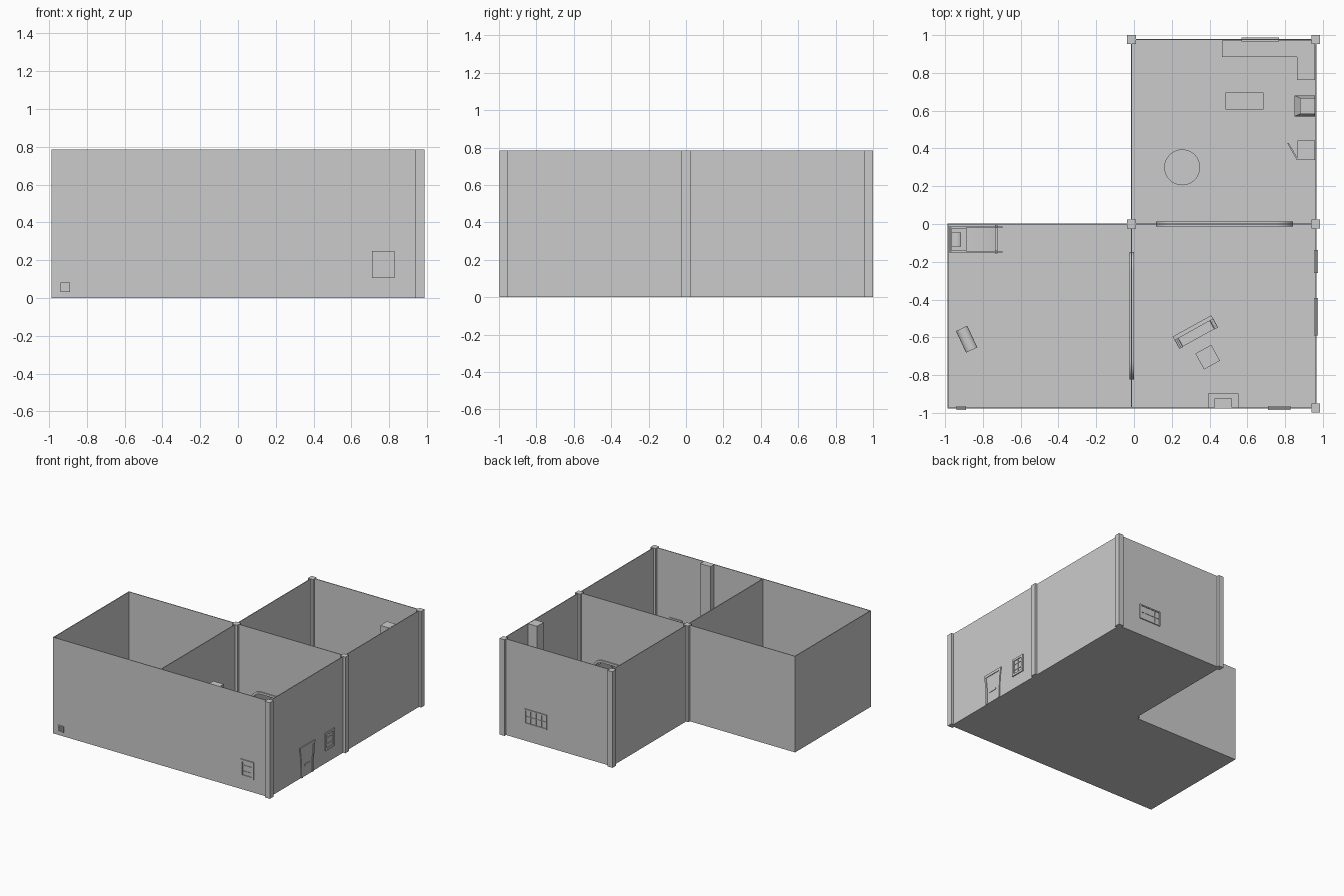
import bpy, bmesh, math
from mathutils import Matrix, Vector

if "Cube" in bpy.data.objects:
    bpy.data.objects.remove(bpy.data.objects["Cube"])

H, T = 0.785, 0.003          # wall height, half wall thickness
XL, XM, XR, YF, YB = -0.985, -0.013, 0.963, -0.974, 0.977
I = Matrix.Identity(4)


def place(x, y, deg):
    return Matrix.Translation((x, y, 0)) @ Matrix.Rotation(math.radians(deg), 4, 'Z')


def finish(name, bm, m=I, smooth=False):
    bmesh.ops.transform(bm, matrix=m, verts=bm.verts)
    bmesh.ops.recalc_face_normals(bm, faces=bm.faces)
    me = bpy.data.meshes.new(name)
    bm.to_mesh(me)
    bm.free()
    ob = bpy.data.objects.new(name, me)
    bpy.context.collection.objects.link(ob)
    if smooth:
        bpy.ops.object.select_all(action='DESELECT')
        bpy.context.view_layer.objects.active = ob
        ob.select_set(True)
        bpy.ops.object.shade_smooth_by_angle()
    return ob


def box(name, x0, x1, y0, y1, z0, z1, m=I):
    bm = bmesh.new()
    bmesh.ops.create_cube(bm, size=1)
    for v in bm.verts:
        v.co = Vector((x0 + (v.co.x + .5) * (x1 - x0), y0 + (v.co.y + .5) * (y1 - y0),
                       z0 + (v.co.z + .5) * (z1 - z0)))
    return finish(name, bm, m)


def slab(name, pts, axis, a, b, m=I, smooth=False):
    """Extrude a 2D outline along an axis from a to b."""
    def co(p, d):
        return {'X': (d, p[0], p[1]), 'Y': (p[0], d, p[1]), 'Z': (p[0], p[1], d)}[axis]
    bm = bmesh.new()
    f = bm.faces.new([bm.verts.new(co(p, a)) for p in pts])
    r = bmesh.ops.extrude_face_region(bm, geom=[f])
    d = Vector(co((0, 0), b - a))
    bmesh.ops.translate(bm, vec=d, verts=[e for e in r['geom'] if isinstance(e, bmesh.types.BMVert)])
    return finish(name, bm, m, smooth)


def cyl(name, x, y, z0, z1, r, r2=None, n=32):
    bm = bmesh.new()
    bmesh.ops.create_cone(bm, cap_ends=True, segments=n, radius1=r, radius2=r if r2 is None else r2,
                          depth=z1 - z0, matrix=Matrix.Translation((x, y, (z0 + z1) / 2)))
    return finish(name, bm, smooth=True)


def arch(c, w, h, r):
    """Opening outline with rounded upper corners, left foot to right foot."""
    pts = [(c - w, 0)]
    for s, a0 in ((-1, 180), (1, 90)):
        for i in range(9):
            t = math.radians(a0 - i * 11.25)
            pts.append((c + s * (w - r) + r * math.cos(t), h - r + r * math.sin(t)))
    return pts + [(c + w, 0)]


# floor and outer walls
slab('floor', [(XL, YF), (XR, YF), (XR, YB), (XM, YB), (XM, 0), (XL, 0)], 'Z', 0, 0.004)
box('front_wall', XL, XR, YF - T, YF + T, 0, H)
box('left_wall', XL - T, XL + T, YF - T, T, 0, H)
box('left_room_back_wall', XL, XM, -T, T, 0, H)
box('kitchen_left_wall', XM - T, XM + T, 0, YB, 0, H)
box('back_wall', XM, XR, YB - T, YB + T, 0, H)
box('right_wall', XR - T, XR + T, YF, YB, 0, H)

# inner walls with arched openings and frames
for name, axis, at, lo, hi, c, w in (('kitchen', 'Y', 0, XM, XR, 0.48, 0.345),
                                     ('bedroom', 'X', XM, YF, 0, -0.485, 0.32)):
    inner, outer = arch(c, w, 0.27, 0.08), arch(c, w + .018, 0.288, 0.098)
    slab(name + '_arch_wall', [(lo, 0)] + inner + [(hi, 0), (hi, H), (lo, H)], axis, at - T, at + T)
    slab(name + '_arch_frame', outer + inner[::-1], axis, at - .012, at + .012, smooth=True)

# corner pillars
for x, y in ((XM, YB), (XR, YB), (XM, 0), (XR, 0), (XR, YF)):
    box('pillar', x - .023, x + .023, y - .023, y + .023, 0, H)


def window(name, axis, at, u0, u1, z0, z1, cols, rows, f=.018, b=.006):
    """Frame with bars and a thin pane, lying across a wall."""
    def bar(part, a0, a1, c0, c1, t):
        if axis == 'Y':
            box(name + part, a0, a1, at - t, at + t, c0, c1)
        else:
            box(name + part, at - t, at + t, a0, a1, c0, c1)
    for a in (u0, u1 - f):
        bar('_side', a, a + f, z0, z1, .011)
    for c in (z0, z1 - f):
        bar('_rail', u0 + f, u1 - f, c, c + f, .011)
    for i in range(1, cols):
        a = u0 + (u1 - u0) * i / cols
        bar('_mullion', a - b / 2, a + b / 2, z0 + f, z1 - f, .007)
    for i in range(1, rows):
        c = z0 + (z1 - z0) * i / rows
        bar('_crossbar', u0 + f, u1 - f, c - b / 2, c + b / 2, .008)
    bar('_pane', u0 + f, u1 - f, z0 + f, z1 - f, .004)


window('front_window', 'Y', YF, .71, .828, .105, .248, 1, 3)
window('right_window', 'X', XR, -.26, -.138, .105, .248, 2, 3)
window('back_window', 'Y', YB, .57, .768, .14, .262, 4, 2, .01)
window('wall_vent', 'Y', YF, -.94, -.89, .032, .082, 4, 4, .006, .005)

# front door: flared frame, leaf and handle bar
side = [(.078, 0), (.080, .1), (.086, .18), (.099, .25)]
leaf = [(.062, 0), (.062, .1), (.068, .17), (.078, .228)]
DY = -.49
right = [(DY + a, z) for a, z in side] + [(DY - a, z) for a, z in side[::-1]]
hole = [(DY - a, z) for a, z in leaf] + [(DY + a, z) for a, z in leaf[::-1]]
slab('door_frame', right + hole, 'X', XR - .011, XR + .011)
slab('door_leaf', hole, 'X', XR - .006, XR + .006)
box('door_slot', XR - .01, XR + .01, DY - .038, DY + .038, .085, .098)

# fireplace with chimney
for x in (.4, .505):
    box('fireplace_jamb', x, x + .04, -.972, -.905, 0, .13)
box('fireplace_lintel', .4, .545, -.972, -.905, .1, .14)
box('fireplace_back', .4, .545, -.972, -.96, 0, .13)
box('mantel', .392, .553, -.972, -.898, .14, .152)
box('chimney', .425, .52, -.972, -.925, .152, H)

# kitchen counter, island and round table
slab('counter', [(.465, .885), (.863, .885), (.863, .762), (.958, .762), (.958, .972), (.465, .972)],
     'Z', 0, .11)
box('island_top', .485, .685, .605, .695, .09, .1)
for x in (.495, .665):
    for y in (.612, .678):
        box('island_leg', x, x + .01, y, y + .01, 0, .09)
cyl('round_table_top', .255, .3, .085, .097, .095)
cyl('round_table_post', .255, .3, .01, .085, .012)
cyl('round_table_foot', .255, .3, 0, .012, .05, .03)

# stove and extractor
box('stove', .865, .958, .575, .675, 0, .11)
box('oven_door', .855, .865, .583, .667, .02, .09)
bm = bmesh.new()
bmesh.ops.create_cube(bm, size=1)
for v in bm.verts:
    up = v.co.z > 0
    v.co = Vector((.958 if v.co.x > 0 else (.878 if up else .85),
                   .625 + v.co.y * (.086 if up else .11), .28 if up else .23))
finish('extractor_hood', bm)
box('extractor_duct', .878, .958, .582, .668, .28, H)

# refrigerator standing open
box('fridge_back', .95, .958, .338, .442, 0, .21)
for y in (.338, .434):
    box('fridge_side', .865, .95, y, y + .008, 0, .21)
for z in (0, .07, .135, .202):
    box('fridge_shelf', .865, .95, .346, .434, z, z + .008)
box('fridge_door', 0, .1, -.004, .004, .005, .208, place(.865, .342, 120))

# sofa and side table
m = place(.325, -.572, 29)
box('sofa_seat', -.095, .095, -.035, .02, .015, .045, m)
box('sofa_back', -.117, .117, .015, .037, 0, .1, m)
for s in (-1, 1):
    prof = [(s * .095, 0), (s * .117, 0), (s * .117, .06)]
    prof += [(s * .106 + .011 * math.cos(t), .06 + .011 * math.sin(t))
             for t in [math.pi * (i / 6 if s > 0 else 1 - i / 6) for i in range(1, 7)]]
    slab('sofa_arm', prof, 'Y', -.037, .015, m, True)
m = place(.39, -.705, 29)
box('side_table_top', -.048, .048, -.048, .048, .04, .048, m)
for x in (-.043, .035):
    for y in (-.043, .035):
        box('side_table_leg', x, x + .008, y, y + .008, 0, .04, m)

# chest with curved lid
m = place(-.886, -.61, -65)
lid = [(.033 * math.cos(math.pi * i / 12), .045 + .025 * math.sin(math.pi * i / 12)) for i in range(13)]
slab('chest', [(-.033, 0), (.033, 0)] + lid, 'X', -.063, .063, m, True)

# bed
box('mattress', -.965, -.735, -.142, -.022, .025, .055)
box('bed_headboard', -.98, -.968, -.15, -.012, 0, .11)
box('bed_footboard', -.735, -.722, -.155, -.006, 0, .075)
for y in (-.15, -.022):
    box('bed_rail', -.97, -.695, y, y + .008, .02, .035)
    box('bed_foot_post', -.735, -.725, y, y + .01, 0, .085)
pillow = [(-.94 + .025 * math.cos(t), .063 + .011 * math.sin(t))
          for t in [math.tau * i / 16 for i in range(16)]]
slab('pillow', pillow, 'Y', -.12, -.045, smooth=True)
quilt = [(-.89, .05), (-.735, .05), (-.735, .06), (-.78, .068), (-.83, .071), (-.89, .068)]
slab('quilt', quilt, 'Y', -.146, -.018, smooth=True)
